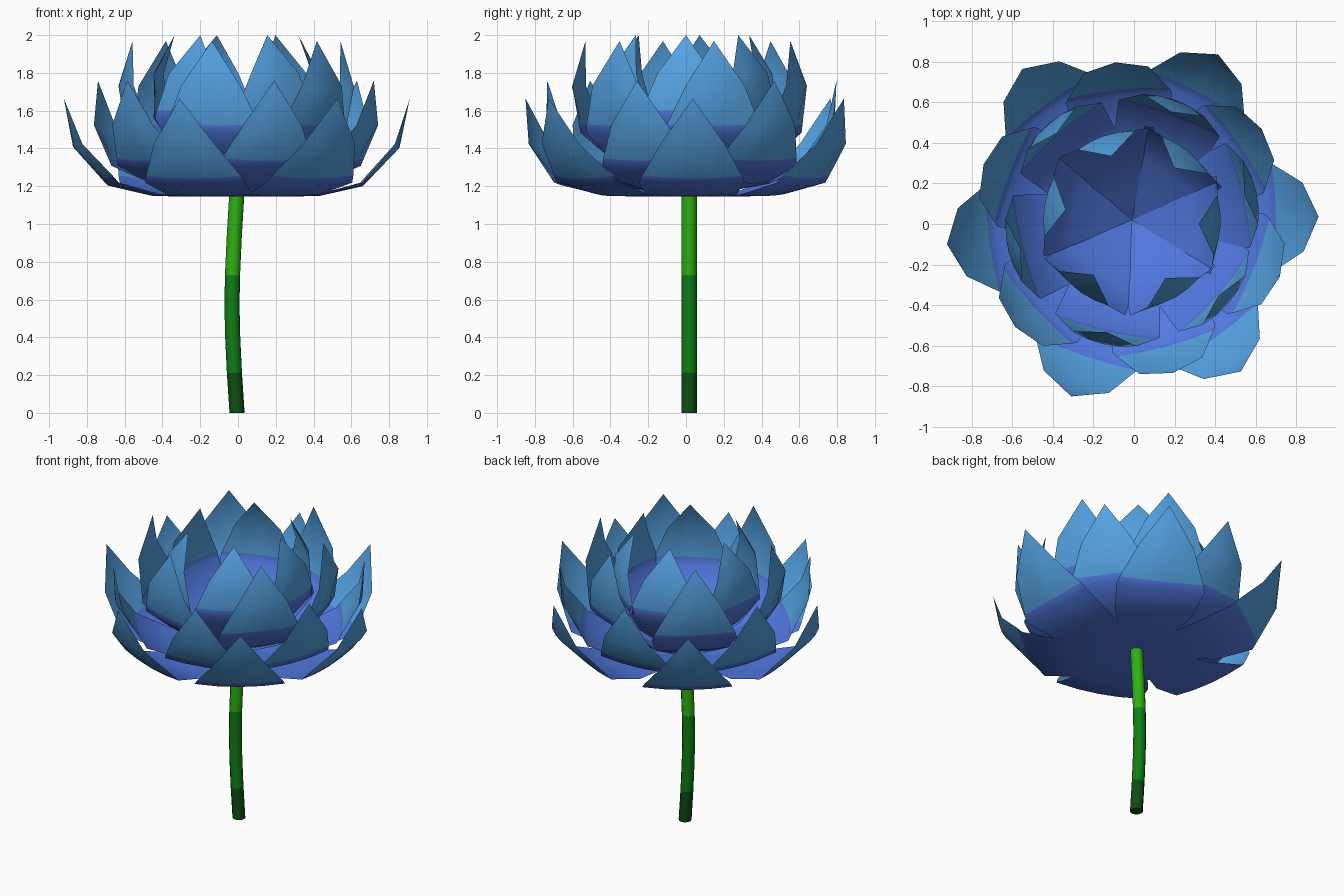
import bpy, bmesh, math
from mathutils import Vector, Matrix

if "Cube" in bpy.data.objects:
    bpy.data.objects.remove(bpy.data.objects["Cube"])


def material(name, rgb):
    m = bpy.data.materials.new(name)
    m.diffuse_color = (*rgb, 1)
    m.use_nodes = True
    m.node_tree.nodes["Principled BSDF"].inputs["Base Color"].default_value = m.diffuse_color
    return m


VIOLET = material("violet_blue", (0.085, 0.19, 0.75))
BLUE = material("sky_blue", (0.09, 0.36, 0.76))
DARK = material("dark_green", (0.004, 0.075, 0.005))
MID = material("mid_green", (0.005, 0.21, 0.007))
LIGHT = material("light_green", (0.028, 0.44, 0.006))

CENTRE = Vector((-0.01, 0.02, 1.145))

# Petal rows: distance out, height, half width, edge curl
ROWS = [(0.0, 0.0, 0.04, 0.0), (0.22, 0.0, 0.15, 0.0), (0.44, 0.003, 0.24, 0.01),
        (0.67, 0.055, 0.28, 0.02), (0.71, 0.096, 0.265, 0.022), (0.865, 0.258, 0.17, 0.03)]
TIP = (0.92, 0.52)
COLOUR_ROW = 4
COLUMNS = (-1, -0.5, 0, 0.5, 1)


def finish(name, bm, mats):
    mesh = bpy.data.meshes.new(name)
    for m in mats:
        mesh.materials.append(m)
    for f in bm.faces:
        f.smooth = True
    bm.to_mesh(mesh)
    bm.free()
    ob = bpy.data.objects.new(name, mesh)
    bpy.context.collection.objects.link(ob)
    return ob


def add_petal(bm, angle, lift, scale):
    # one petal, tilted up by lift and turned round the flower axis
    mat = (Matrix.Translation(CENTRE) @ Matrix.Rotation(math.radians(angle), 4, 'Z')
           @ Matrix.Rotation(-math.radians(lift), 4, 'Y') @ Matrix.Scale(scale, 4))
    grid = []
    for i, (r, z, w, curl) in enumerate(ROWS):
        a, b = ROWS[max(i - 1, 0)], ROWS[min(i + 1, len(ROWS) - 1)]
        slope = math.atan2(b[1] - a[1], b[0] - a[0])
        grid.append([bm.verts.new(mat @ Vector((r - curl * u * u * math.sin(slope), u * w,
                                                z + curl * u * u * math.cos(slope))))
                     for u in COLUMNS])
    tip = bm.verts.new(mat @ Vector((TIP[0], 0, TIP[1])))
    for i in range(len(grid) - 1):
        for j in range(len(COLUMNS) - 1):
            f = bm.faces.new((grid[i][j], grid[i + 1][j], grid[i + 1][j + 1], grid[i][j + 1]))
            f.material_index = int(i >= COLOUR_ROW)
    for j in range(len(COLUMNS) - 1):
        bm.faces.new((grid[-1][j], tip, grid[-1][j + 1])).material_index = 1


# Four petal rings, each steeper than the one outside it
RINGS = [("outer_petals", 0, 1.0, (1, 62.5, 126, 187.5, 251, 305.7)),
         ("second_petals", 8.7, 0.94, (35, 96, 159.5, 222.5, 285, 339)),
         ("third_petals", 26, 0.946, (13, 70, 131, 194.5, 257, 319)),
         ("inner_petals", 39.4, 0.867, (-3.5, 51, 108, 171, 235, 300))]
for name, lift, scale, angles in RINGS:
    bm = bmesh.new()
    for a in angles:
        add_petal(bm, a, lift, scale)
    finish(name, bm, (VIOLET, BLUE))

# Gently bowed stem in three bands of green
PATH = [(-0.005, 0), (-0.019, 0.21), (-0.028, 0.4), (-0.032, 0.57),
        (-0.029, 0.73), (-0.02, 0.93), (-0.007, 1.15)]
SIDES = 12
bm = bmesh.new()
rings = [[bm.verts.new((x + 0.04 * math.cos(k * math.tau / SIDES),
                        0.017 + 0.04 * math.sin(k * math.tau / SIDES), z))
          for k in range(SIDES)] for x, z in PATH]
for i in range(len(PATH) - 1):
    for k in range(SIDES):
        n = (k + 1) % SIDES
        f = bm.faces.new((rings[i][k], rings[i][n], rings[i + 1][n], rings[i + 1][k]))
        f.material_index = 0 if PATH[i][1] < 0.2 else 1 if PATH[i][1] < 0.72 else 2
bm.faces.new(rings[0][::-1])
stem = finish("stem", bm, (DARK, MID, LIGHT))
bpy.context.view_layer.objects.active = stem
stem.select_set(True)
bpy.ops.object.shade_smooth_by_angle(angle=math.radians(40))
